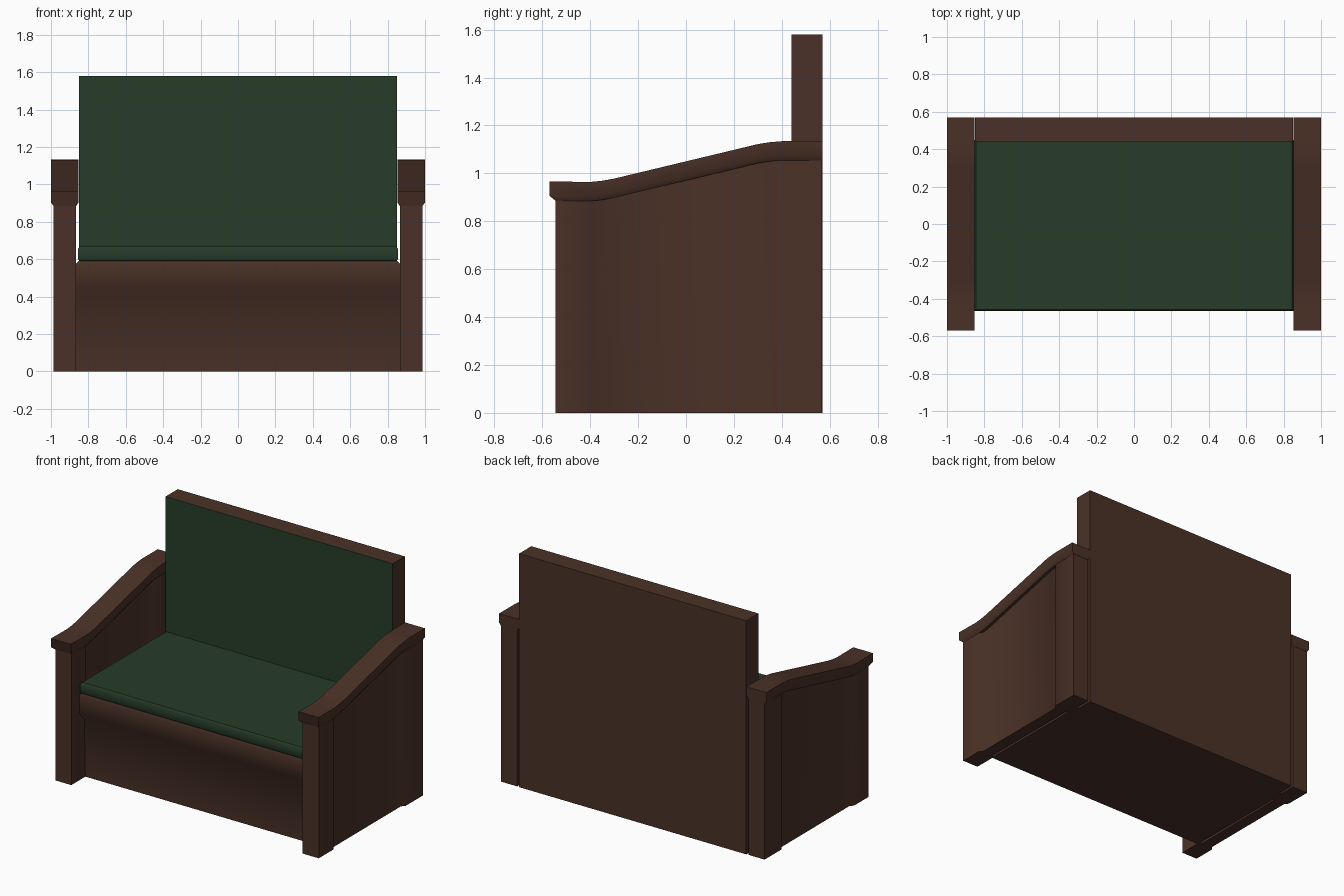
import bpy, bmesh, math

if "Cube" in bpy.data.objects:
    bpy.data.objects.remove(bpy.data.objects["Cube"])


def material(name, rgb):
    m = bpy.data.materials.new(name)
    m.diffuse_color = (*rgb, 1)
    m.use_nodes = True
    m.node_tree.nodes["Principled BSDF"].inputs["Base Color"].default_value = m.diffuse_color
    return m


BROWN = material("dark brown leather", (0.068, 0.031, 0.020))
GREEN = material("dark green cloth", (0.020, 0.045, 0.022))


def finish(name, rings, mats):
    """Skin a list of equal-length closed rings, cap both ends."""
    bm = bmesh.new()
    vs = [[bm.verts.new(p) for p in r] for r in rings]
    n = len(rings[0])
    for a, b in zip(vs, vs[1:]):
        for i in range(n):
            j = (i + 1) % n
            bm.faces.new((a[i], a[j], b[j], b[i]))
    bm.faces.new(vs[0])
    bm.faces.new(vs[-1])
    bmesh.ops.recalc_face_normals(bm, faces=bm.faces)
    me = bpy.data.meshes.new(name)
    bm.to_mesh(me)
    bm.free()
    for m in mats:
        me.materials.append(m)
    ob = bpy.data.objects.new(name, me)
    bpy.context.collection.objects.link(ob)
    bpy.ops.object.select_all(action='DESELECT')
    ob.select_set(True)
    bpy.context.view_layer.objects.active = ob
    bpy.ops.object.shade_smooth_by_angle(angle=math.radians(50))
    return ob


def box(name, x, y0, y1, z0, z1, mats):
    ring = [(-x, y0), (x, y0), (x, y1), (-x, y1)]
    return finish(name, [[(a, b, z) for a, b in ring] for z in (z0, z1)], mats)


# Backrest: brown board whose front face is green
back = box("backrest", 0.85, 0.44, 0.57, 0, 1.58, [BROWN, GREEN])
for p in back.data.polygons:
    p.material_index = 1 if p.normal.y < -0.9 else 0

# Seat base: front overhangs near the top, ends chamfered at the top edge
profile = [(0, -0.395, 0.87), (0.39, -0.405, 0.87), (0.45, -0.455, 0.87),
           (0.57, -0.46, 0.87), (0.59, -0.45, 0.853)]
finish("seat_base", [[(-x, y, z), (x, y, z), (x, 0.45, z), (-x, 0.45, z)]
                     for z, y, x in profile], [BROWN])

# Seat cushion with softened edges
profile = [(0.59, 0.01), (0.60, 0.0), (0.655, 0.0), (0.667, 0.01)]
finish("seat_cushion", [[(-0.856 + d, -0.466 + d, z), (0.856 - d, -0.466 + d, z),
                         (0.856 - d, 0.445, z), (-0.856 + d, 0.445, z)]
                        for z, d in profile], [GREEN])

# Top line of the armrest as (y, z)
ARM = [(-0.57, 0.966), (-0.40, 0.964), (-0.35, 0.969), (-0.30, 0.978),
       (0.30, 1.122), (0.35, 1.130), (0.40, 1.134), (0.57, 1.134)]


def arm_height(y):
    for (y0, z0), (y1, z1) in zip(ARM, ARM[1:]):
        if y <= y1:
            return z0 + (z1 - z0) * (y - y0) / (y1 - y0)
    return ARM[-1][1]


# Arms: posts front and back with a recessed panel between, capped by a rail
outer = [(0.06, -0.545), (0.06, -0.39), (0.04, -0.365),
         (0.04, 0.36), (0.06, 0.385), (0.06, 0.568)]
plan = outer + [(-x, y) for x, y in reversed(outer)]
for side, label in ((-1, "left"), (1, "right")):
    cx = side * 0.926
    finish(label + "_arm_body",
           [[(cx + x, y, 0) for x, y in plan],
            [(cx + x, y, arm_height(y) - 0.05) for x, y in plan]], [BROWN])
    rings = []
    for y, z in ARM:
        yb = max(y, -0.545)
        rings.append([(cx - 0.06, yb, z - 0.08), (cx - 0.074, y, z - 0.06),
                      (cx - 0.074, y, z), (cx + 0.074, y, z),
                      (cx + 0.074, y, z - 0.06), (cx + 0.06, yb, z - 0.08)])
    finish(label + "_armrest", rings, [BROWN])
